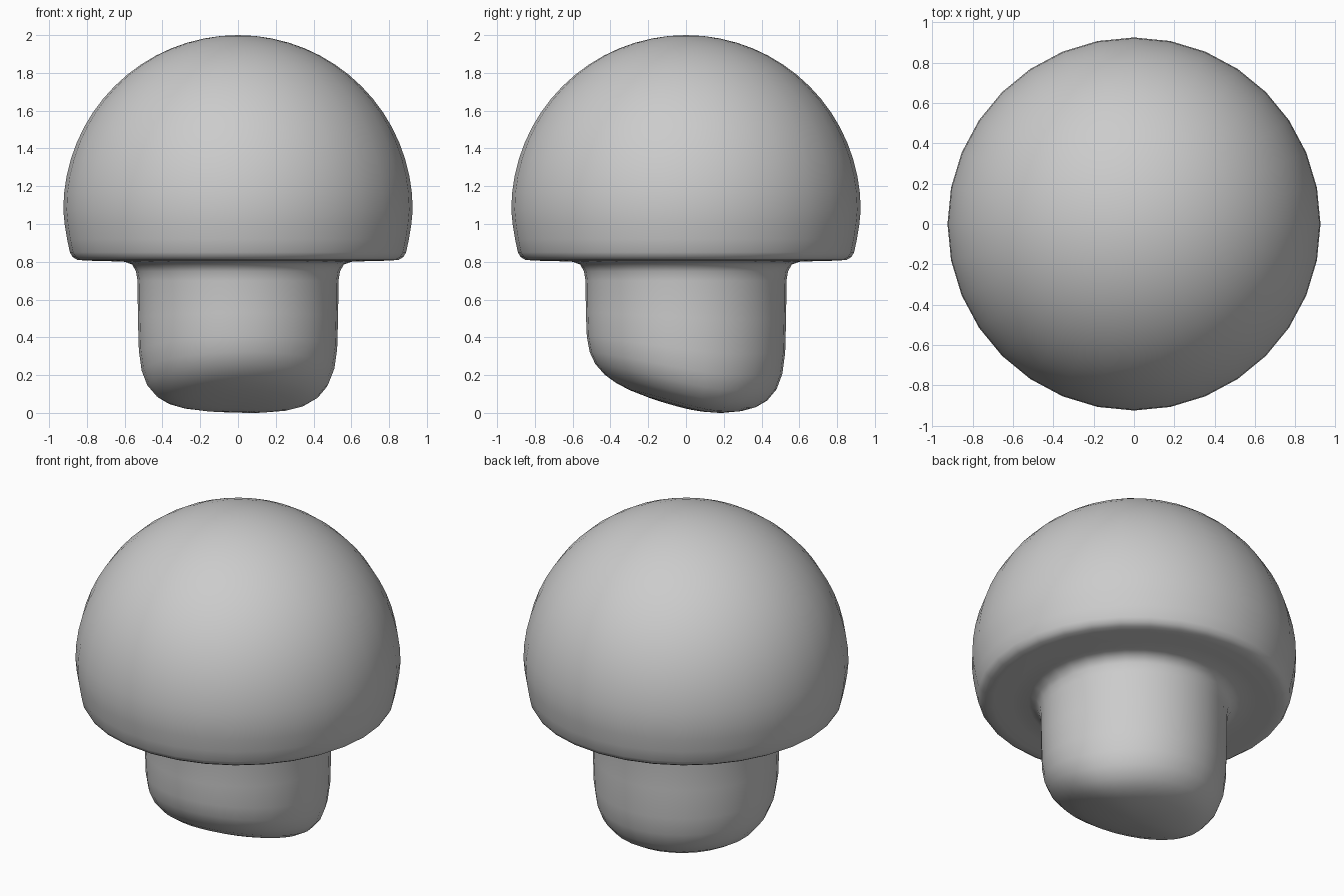
import bpy, bmesh, math
from mathutils import Vector

cube = bpy.data.objects.get("Cube")
if cube:
    bpy.data.objects.remove(cube, do_unlink=True)

grey = bpy.data.materials.new("plain grey")
grey.use_nodes = True
colour = (0.6, 0.6, 0.6, 1)
grey.diffuse_color = colour
grey.node_tree.nodes["Principled BSDF"].inputs["Base Color"].default_value = colour

SIDES = 32
RADIUS = 0.925
CENTRE = 1.075

# Profile: rounded foot, stalk, fillet under the cap, flat underside, soft rim
profile = [(0, 0), (0.1, 0), (0.2, 0.003), (0.3, 0.015), (0.37, 0.035), (0.43, 0.07),
           (0.48, 0.13), (0.51, 0.21), (0.525, 0.32), (0.53, 0.5), (0.532, 0.7),
           (0.54, 0.75), (0.56, 0.785), (0.6, 0.8), (0.7, 0.804), (0.8, 0.806),
           (0.85, 0.81), (0.875, 0.825), (0.89, 0.85), (0.905, 0.92), (0.918, 1.0)]
# Dome
STEPS = 16
for i in range(STEPS + 1):
    a = math.pi / 2 * i / STEPS
    profile.append((RADIUS * math.cos(a), CENTRE + RADIUS * math.sin(a)))

bm = bmesh.new()
verts = [bm.verts.new((r, 0, z)) for r, z in profile]
edges = [bm.edges.new(pair) for pair in zip(verts, verts[1:])]
bmesh.ops.spin(bm, geom=verts + edges, axis=(0, 0, 1), cent=(0, 0, 0),
               steps=SIDES, angle=math.tau, use_duplicate=False)
bmesh.ops.remove_doubles(bm, verts=bm.verts, dist=0.0005)
bmesh.ops.recalc_face_normals(bm, faces=bm.faces)

# Slanted foot: rises towards the front, most on the +x side
for v in bm.verts:
    x, y, z = v.co
    if z < 0.6:
        t = 0.08 - y + 0.2 * x
        ramp = 0.15 * (t + math.sqrt(t * t + 0.01)) - 0.03 * x
        v.co.z += ramp * (1 - z / 0.6)
low = min(v.co.z for v in bm.verts)
for v in bm.verts:
    if v.co.z < 0.6:
        v.co.z -= low * (1 - v.co.z / 0.6)

mesh = bpy.data.meshes.new("mushroom")
bm.to_mesh(mesh)
bm.free()
mesh.materials.append(grey)
mushroom = bpy.data.objects.new("mushroom", mesh)
bpy.context.collection.objects.link(mushroom)
for p in mesh.polygons:
    p.use_smooth = True
